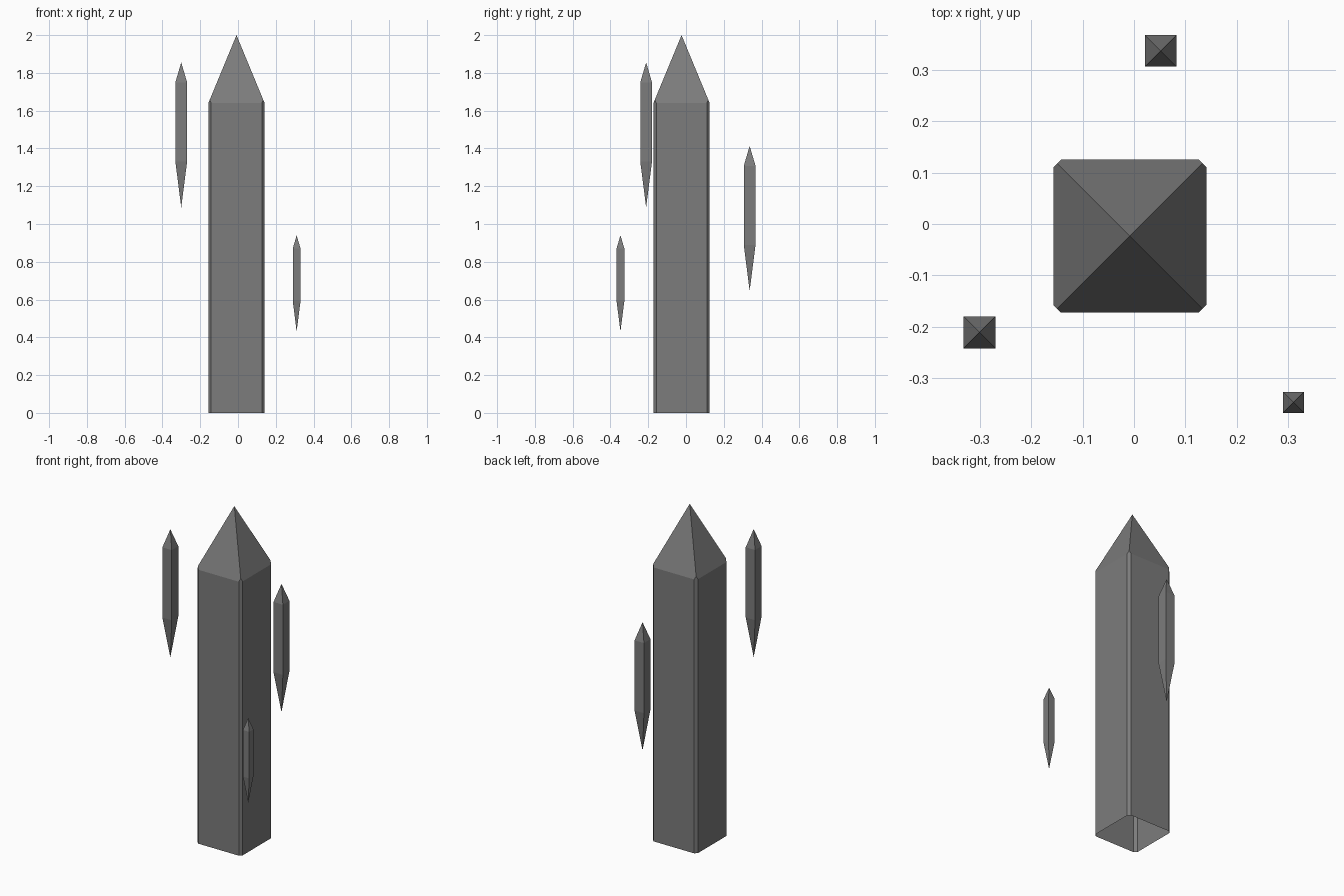
import bpy, bmesh

if "Cube" in bpy.data.objects:
    bpy.data.objects.remove(bpy.data.objects["Cube"])

# Dark stone
stone = bpy.data.materials.new("dark_stone")
stone.diffuse_color = (0.2, 0.2, 0.2, 1)
stone.use_nodes = True
stone.node_tree.nodes["Principled BSDF"].inputs["Base Color"].default_value = stone.diffuse_color


def square_ring(bm, half, z):
    corners = [(-1, -1), (1, -1), (1, 1), (-1, 1)]
    return [bm.verts.new((x * half, y * half, z)) for x, y in corners]


def crystal(name, x, y, half, bottom, top, tip, low_tip=None, chamfer=0.0):
    """Square prism from bottom to top, pointed at tip and, if given, at low_tip."""
    bm = bmesh.new()
    low, high = square_ring(bm, half, bottom), square_ring(bm, half, top)
    apex = bm.verts.new((0, 0, tip))
    base = bm.verts.new((0, 0, low_tip)) if low_tip is not None else None
    for i in range(4):
        j = (i + 1) % 4
        bm.faces.new((low[i], low[j], high[j], high[i]))
        bm.faces.new((high[i], high[j], apex))
        if base:
            bm.faces.new((low[j], low[i], base))
    if chamfer:
        edges = [bm.edges.get((low[i], high[i])) for i in range(4)]
        bmesh.ops.bevel(bm, geom=edges, offset=chamfer, segments=1,
                        affect='EDGES', profile=0.5)
        # Pull the chamfer tips along the roof ridges so each chamfer is flat
        t = chamfer / 2 / half
        for v in bm.verts:
            if top + 1e-4 < v.co.z < tip - 1e-4:
                m = half * (1 - t)
                v.co = (m if v.co.x > 0 else -m, m if v.co.y > 0 else -m,
                        top + (tip - top) * t)
    mesh = bpy.data.meshes.new(name)
    bm.to_mesh(mesh)
    bm.free()
    mesh.materials.append(stone)
    obj = bpy.data.objects.new(name, mesh)
    obj.location = (x, y, 0)
    bpy.context.collection.objects.link(obj)
    return obj


# Main obelisk: chamfered column with a pyramid point, open underneath
crystal("obelisk", -0.008, -0.0235, 0.149, 0.0, 1.64, tip=2.0, chamfer=0.015)

# Floating shards: one shape, scaled and placed around the column
shards = [
    ("upper_shard", -0.3005, -0.211, 1.855, 1.0),
    ("rear_shard", 0.052, 0.337, 1.413, 1.0),
    ("small_shard", 0.3105, -0.347, 0.94, 0.663),
]
for name, x, y, top, s in shards:
    crystal(name, x, y, 0.031 * s, top - 0.525 * s, top - 0.105 * s,
            tip=top, low_tip=top - 0.767 * s)
